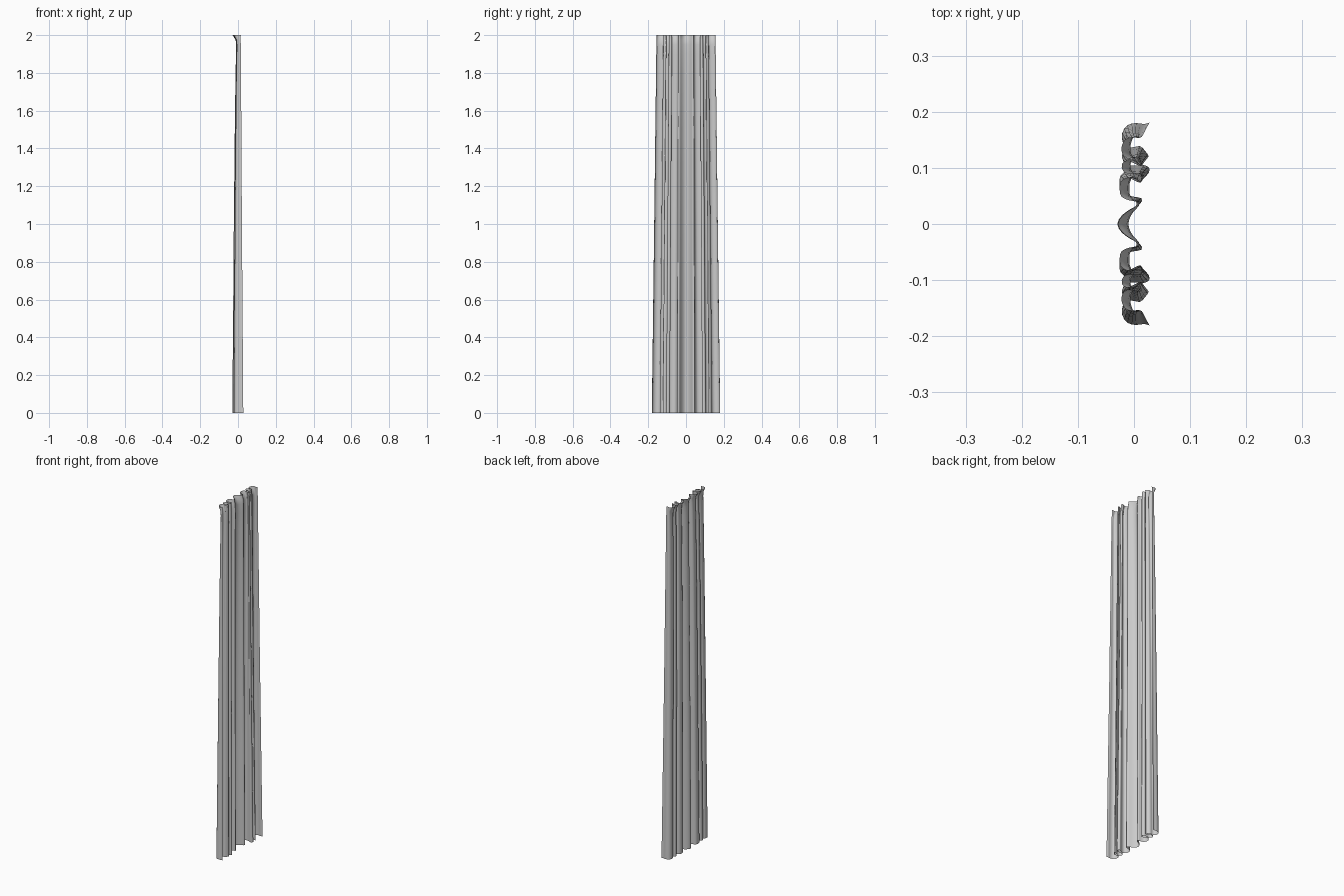
import bpy, bmesh
from mathutils import Vector

if "Cube" in bpy.data.objects:
    bpy.data.objects.remove(bpy.data.objects["Cube"])

# Half of the pleated hem, from the centre outwards, as (y, x)
half = [(0, -.030), (.016, -.021), (.028, -.004), (.037, .012), (.046, .013),
        (.049, -.003), (.056, -.021), (.070, -.026), (.086, -.024), (.096, -.010),
        (.090, .010), (.086, .022), (.098, .028), (.105, .018), (.104, -.005),
        (.110, -.018), (.124, -.021), (.132, -.008), (.124, .012), (.120, .026),
        (.130, .020), (.139, .010), (.136, -.008), (.146, -.020), (.162, -.021),
        (.176, -.012), (.180, .004), (.178, .018), (.181, .028)]


def smooth(points, steps=2):
    """Catmull-Rom resampling of the fold line."""
    pts = [Vector(p) for p in points]
    pts = [pts[0]] + pts + [pts[-1]]
    out = []
    for a, b, c, d in zip(pts, pts[1:], pts[2:], pts[3:]):
        for i in range(steps):
            t = i / steps
            out.append(.5 * (2*b + (c - a)*t + (2*a - 5*b + 4*c - d)*t*t
                             + (3*b - a - 3*c + d)*t**3))
    return out + [pts[-1]]


full = [(-y, x) for y, x in half[:0:-1]] + half
hem = smooth(full)

# Levels: height, width factor, pleat depth factor, shift in x
levels = [(0, 1, 1, 0), (.5, .965, .87, 0), (1, .93, .74, 0), (1.5, .897, .6, .001),
          (1.8, .876, .5, .002), (1.9, .87, .45, .003), (1.95, .866, .43, .003),
          (1.975, .863, .45, .001), (1.99, .86, .62, -.004), (2, .86, .75, -.006)]

# Curtain cloth: loft the fold line through the levels
bm = bmesh.new()
rows = [[bm.verts.new((p.y * depth + dx, p.x * width, z)) for p in hem]
        for z, width, depth, dx in levels]
for low, high in zip(rows, rows[1:]):
    for i in range(len(hem) - 1):
        bm.faces.new((low[i], low[i + 1], high[i + 1], high[i]))
mesh = bpy.data.meshes.new("curtain")
bm.to_mesh(mesh)
bm.free()
curtain = bpy.data.objects.new("curtain", mesh)
bpy.context.collection.objects.link(curtain)
for poly in mesh.polygons:
    poly.use_smooth = True
